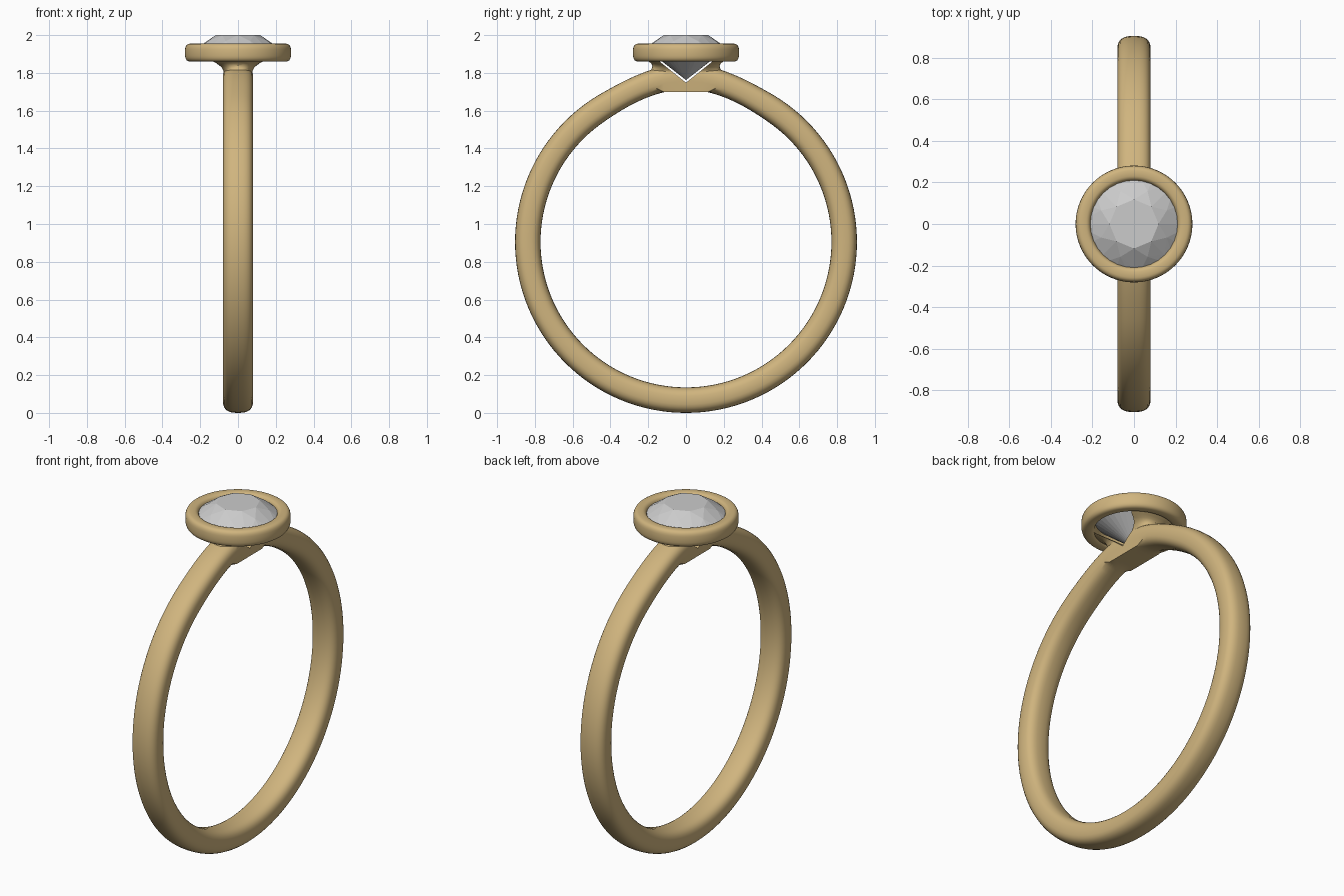
import bpy, bmesh
from math import sin, cos, pi, sqrt

if "Cube" in bpy.data.objects:
    bpy.data.objects.remove(bpy.data.objects["Cube"])

gold = bpy.data.materials.new("gold")
gold.diffuse_color = (0.63, 0.46, 0.21, 1)
gold.use_nodes = True
gold.node_tree.nodes["Principled BSDF"].inputs["Base Color"].default_value = gold.diffuse_color


def squircle(n, power):
    """Unit rounded-square loop."""
    def f(v):
        return (1 if v >= 0 else -1) * abs(v) ** (2 / power)
    return [(f(cos(2 * pi * i / n)), f(sin(2 * pi * i / n))) for i in range(n)]


def finish(name, bm, mat=None):
    bmesh.ops.recalc_face_normals(bm, faces=bm.faces[:])
    me = bpy.data.meshes.new(name)
    bm.to_mesh(me)
    bm.free()
    ob = bpy.data.objects.new(name, me)
    bpy.context.collection.objects.link(ob)
    if mat:
        me.materials.append(mat)
    return ob


def loft(name, rings, closed, mat=None):
    """Skin successive loops; join the ends or cap them."""
    bm = bmesh.new()
    loops = [[bm.verts.new(p) for p in r] for r in rings]
    n = len(loops[0])
    pairs = list(zip(loops, loops[1:]))
    if closed:
        pairs.append((loops[-1], loops[0]))
    else:
        bm.faces.new(loops[0])
        bm.faces.new(loops[-1])
    for a, b in pairs:
        for i in range(n):
            j = (i + 1) % n
            bm.faces.new((a[i], a[j], b[j], b[i]))
    return finish(name, bm, mat)


def smooth(ob):
    bpy.ops.object.select_all(action='DESELECT')
    ob.select_set(True)
    bpy.context.view_layer.objects.active = ob
    bpy.ops.object.shade_smooth_by_angle(angle=0.6)


def boolean(ob, tool, op):
    bpy.context.view_layer.objects.active = ob
    m = ob.modifiers.new(op.title(), 'BOOLEAN')
    m.operation, m.object, m.solver = op, tool, 'EXACT'
    bpy.ops.object.modifier_apply(modifier=m.name)
    bpy.data.objects.remove(tool)


# Finger band, lifted slightly at the top to meet the setting
section = squircle(28, 2.7)
R = 0.905
rings = []
for k in range(128):
    a = 2 * pi * k / 128
    ring = []
    for u, v in section:
        r = 0.8375 + 0.0675 * v
        y, z = r * sin(a), R + r * cos(a)
        if z > R:
            t = max(0, 1 - (y / 0.45) ** 2)
            z += 0.036 * t * t
            if abs(y) < 0.13 and v < -0.5:
                z = min(z, 1.70)
        ring.append((0.08 * u, y, z))
    rings.append(ring)
band = loft("band", rings, True, gold)

# Flared saddle under the bezel
shape = squircle(48, 2.5)
levels = [(1.75, .068, .20), (1.79, .074, .205), (1.81, .081, .19), (1.825, .092, .18),
          (1.838, .11, .178), (1.85, .135, .184), (1.86, .165, .198), (1.872, .19, .215)]
saddle = loft("saddle", [[(hx * u, hy * v, z) for u, v in shape]
                         for z, hx, hy in levels], False, gold)
boolean(band, saddle, 'UNION')

# V-shaped opening that follows the stone
vee = [(0, 1.748), (0.195, 1.904), (-0.195, 1.904)]
cutter = loft("vee_cutter", [[(x, y, z) for y, z in vee] for x in (-0.4, 0.4)], False)
boolean(band, cutter, 'DIFFERENCE')
smooth(band)

# Bezel rim
rim = squircle(28, 3.0)
bezel = loft("bezel", [[((0.244 + 0.037 * u) * cos(2 * pi * k / 96),
                         (0.244 + 0.037 * u) * sin(2 * pi * k / 96),
                         1.907 + 0.048 * v) for u, v in rim] for k in range(96)], True, gold)
smooth(bezel)

# Round brilliant stone: hull of table, crown, girdle, pavilion and culet points
bm = bmesh.new()
for n, r, z, off in [(8, .118, 2.0, 0), (8, .171, 1.968, .5), (32, .21, 1.936, 0),
                     (32, .21, 1.926, 0), (8, .055, 1.806, .5), (1, 0, 1.762, 0)]:
    for i in range(n):
        a = 2 * pi * (i + off) / n
        bm.verts.new((r * cos(a), r * sin(a), z))
bmesh.ops.convex_hull(bm, input=bm.verts[:])
finish("stone", bm)
